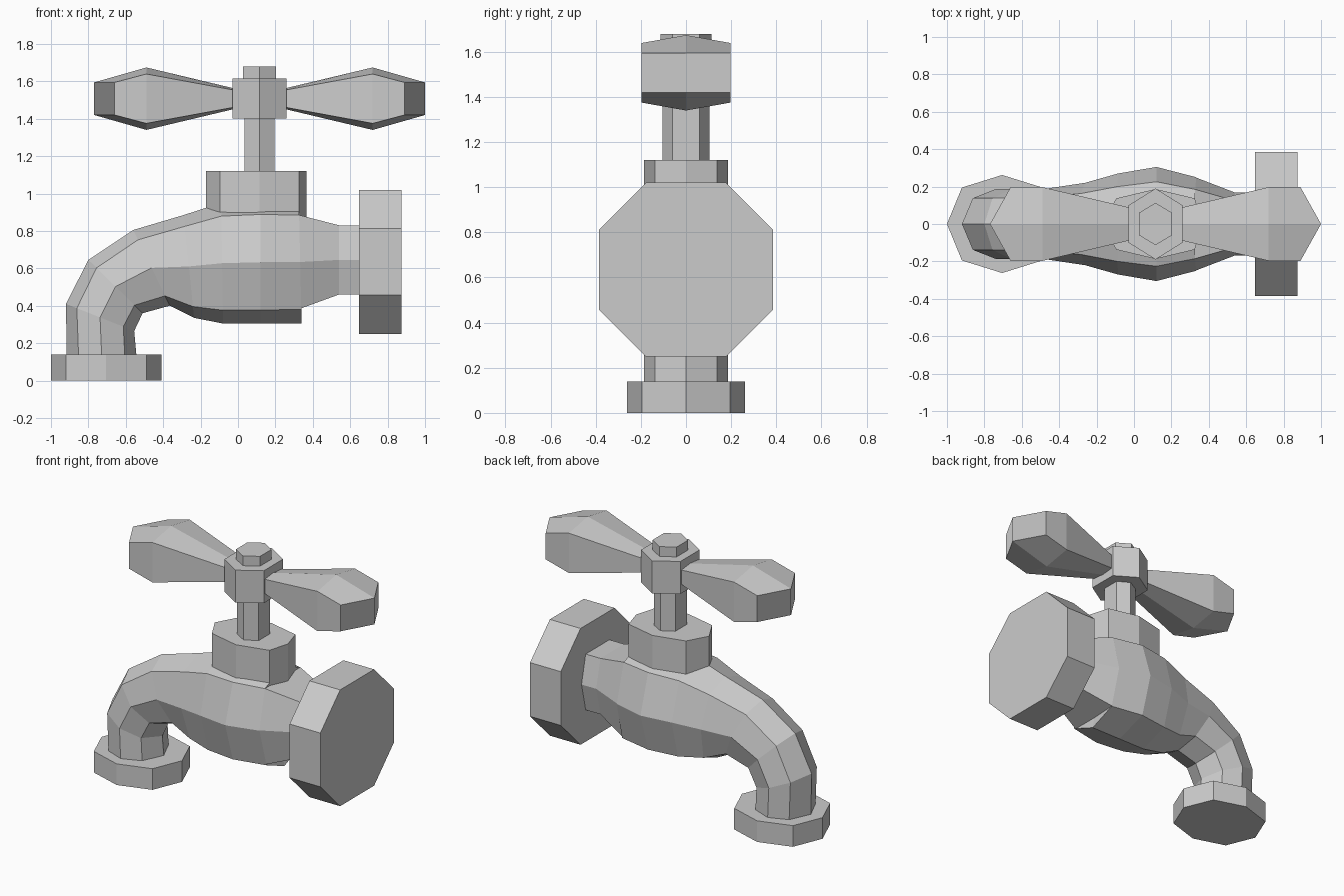
import bpy, bmesh

if "Cube" in bpy.data.objects:
    bpy.data.objects.remove(bpy.data.objects["Cube"])


def loft(name, rings, mirror_x=None):
    """Skin equal-length rings of points and cap both ends."""
    bm = bmesh.new()
    vs = [[bm.verts.new(p) for p in r] for r in rings]
    n = len(rings[0])
    for a, b in zip(vs, vs[1:]):
        for i in range(n):
            j = (i + 1) % n
            bm.faces.new((a[i], a[j], b[j], b[i]))
    bm.faces.new(vs[0])
    bm.faces.new(vs[-1])
    bmesh.ops.recalc_face_normals(bm, faces=bm.faces[:])
    if mirror_x is not None:
        bmesh.ops.scale(bm, vec=(-1, 1, 1), verts=bm.verts[:])
        bmesh.ops.translate(bm, vec=(2 * mirror_x, 0, 0), verts=bm.verts[:])
        bmesh.ops.reverse_faces(bm, faces=bm.faces[:])
    me = bpy.data.meshes.new(name)
    bm.to_mesh(me)
    bm.free()
    ob = bpy.data.objects.new(name, me)
    bpy.context.collection.objects.link(ob)
    return ob


def prism(name, outline, z0, z1):
    return loft(name, [[(x, y, z) for x, y in outline] for z in (z0, z1)])


def hexagon(cx, hx, hy, side):
    return [(cx + hx, side), (cx, hy), (cx - hx, side),
            (cx - hx, -side), (cx, -hy), (cx + hx, -side)]


CX = 0.115  # valve axis

# Spout outlet collar
c = -0.705
prism("outlet_collar", [(c + 0.295, 0), (c + 0.215, 0.195), (c, 0.262), (c - 0.215, 0.195),
                        (c - 0.295, 0), (c - 0.215, -0.195), (c, -0.262), (c + 0.215, -0.195)], 0, 0.14)


# Curved body: outer point, inner point, half width, shoulder inset
def section(ox, oz, ix, iz, w, f):
    def at(t, y):
        return (ox + (ix - ox) * t, y, oz + (iz - oz) * t)
    s = w * 0.74
    return [at(0, 0), at(f, s), at(0.5, w), at(1 - f, s),
            at(1, 0), at(1 - f, -s), at(0.5, -w), at(f, -s)]


path = [(-0.915, 0.10, -0.54, 0.10, 0.187, 0.17),
        (-0.92, 0.41, -0.555, 0.265, 0.187, 0.16),
        (-0.80, 0.645, -0.51, 0.36, 0.187, 0.15),
        (-0.56, 0.805, -0.365, 0.40, 0.19, 0.13),
        (-0.29, 0.885, -0.235, 0.335, 0.22, 0.11),
        (-0.09, 0.95, -0.08, 0.305, 0.27, 0.11),
        (0.12, 0.96, 0.12, 0.305, 0.305, 0.11),
        (0.325, 0.96, 0.34, 0.305, 0.25, 0.115),
        (0.327, 0.885, 0.327, 0.382, 0.25, 0.0),
        (0.54, 0.83, 0.54, 0.46, 0.168, 0.0),
        (0.68, 0.83, 0.68, 0.46, 0.168, 0.0)]
loft("spout_body", [section(*p) for p in path])

# Octagonal wall flange
a, b, zc = 0.385, 0.178, 0.635
octo = [(a, b), (b, a), (-b, a), (-a, b), (-a, -b), (-b, -a), (b, -a), (a, -b)]
loft("wall_flange", [[(x, y, zc + z) for y, z in octo] for x in (0.648, 0.873)])

# Bonnet, stem, handle hub and top nut
prism("bonnet", [(0.365, 0), (0.325, 0.137), (CX, 0.187), (-0.095, 0.137),
                 (-0.17, 0), (-0.095, -0.137), (CX, -0.187), (0.325, -0.137)], 0.83, 1.12)
prism("stem", hexagon(CX, 0.079, 0.105, 0.06), 1.10, 1.42)
prism("handle_hub", hexagon(CX, 0.144, 0.19, 0.1), 1.40, 1.615)
prism("top_nut", hexagon(CX, 0.088, 0.113, 0.06), 1.60, 1.68)


# Tapered handle grips, mirrored about the valve axis
def grip_ring(x_mid, x_side, y, ridge, side, z=1.507):
    return [(x_mid, 0, z + ridge), (x_side, y, z + side), (x_side, y, z - side),
            (x_mid, 0, z - ridge), (x_side, -y, z - side), (x_side, -y, z + side)]


grip = [grip_ring(0.22, 0.22, 0.08, 0.048, 0.04),
        grip_ring(0.72, 0.72, 0.197, 0.167, 0.132),
        grip_ring(1.0, 0.89, 0.197, 0.087, 0.087)]
loft("handle_grip_right", grip)
loft("handle_grip_left", grip, mirror_x=CX)
